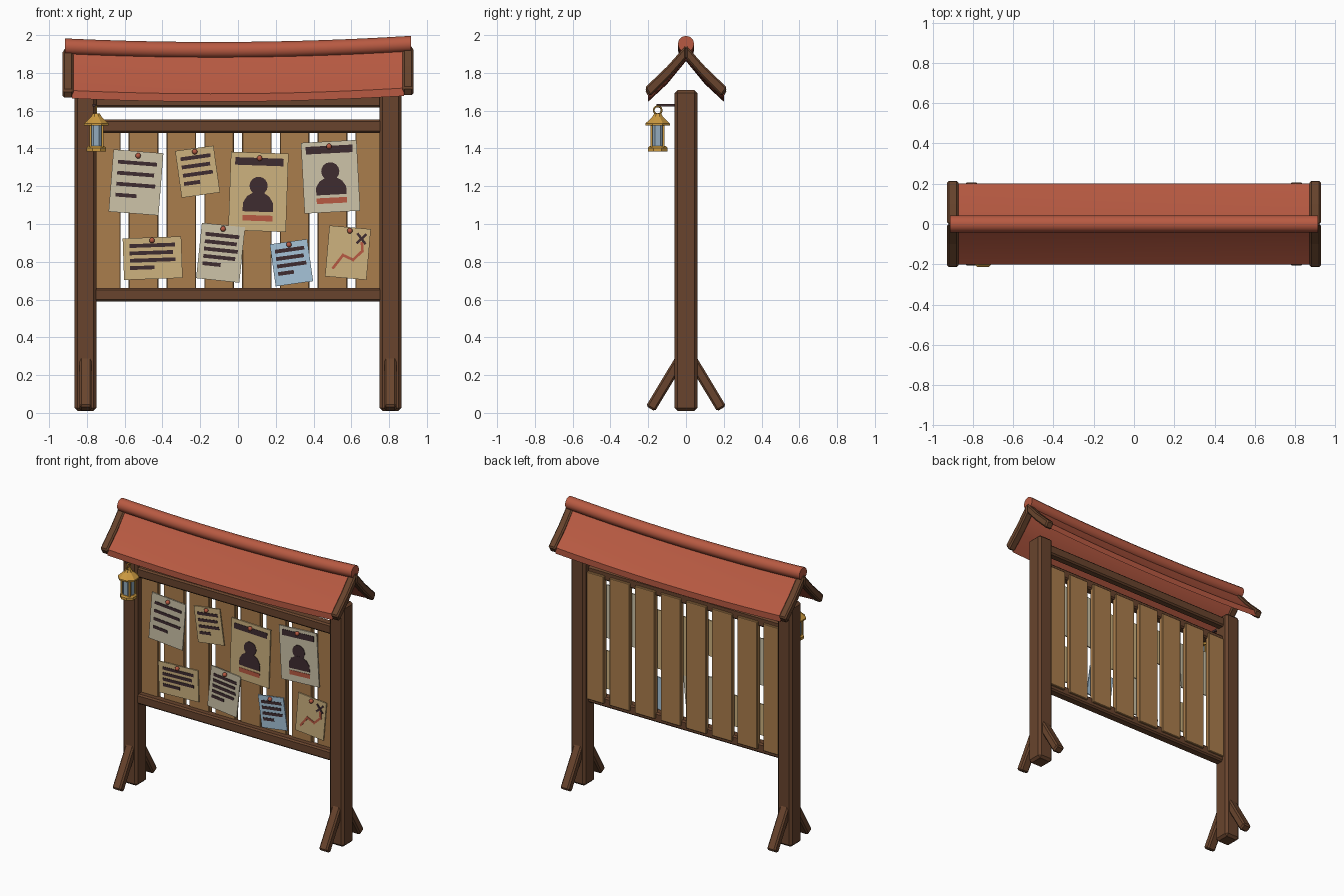
import bpy, bmesh, math
from math import sin, cos, pi, radians
from mathutils import Matrix, Vector

if "Cube" in bpy.data.objects:
    bpy.data.objects.remove(bpy.data.objects["Cube"])


def material(name, hexcode):
    m = bpy.data.materials.new(name)
    rgb = [int(hexcode[i:i + 2], 16) / 255 for i in (0, 2, 4)]
    m.diffuse_color = [((c + 0.055) / 1.055) ** 2.4 if c > 0.04 else c / 12.92 for c in rgb] + [1]
    m.use_nodes = True
    m.node_tree.nodes["Principled BSDF"].inputs["Base Color"].default_value = m.diffuse_color
    return m


WOOD = material("dark wood", "68442D")
PLANK = material("plank wood", "AA7D4C")
RED = material("red roof", "B85A42")
TAN = material("tan paper", "CDB27F")
CREAM = material("cream paper", "CDC3A8")
BLUE = material("blue paper", "A6C4D8")
INK = material("dark ink", "3E2C30")
GOLD = material("brass", "CC9A40")
GLASS = material("lantern glass", "93ABBD")


def finish(name, bm, mat, M=None, bevel=0, smooth=False):
    bmesh.ops.recalc_face_normals(bm, faces=bm.faces)
    if bevel:
        bmesh.ops.bevel(bm, geom=bm.edges[:], offset=bevel, segments=1, affect='EDGES')
    me = bpy.data.meshes.new(name)
    bm.to_mesh(me)
    bm.free()
    ob = bpy.data.objects.new(name, me)
    me.materials.append(mat)
    bpy.context.collection.objects.link(ob)
    if M is not None:
        ob.matrix_world = M
    if smooth:
        bpy.ops.object.select_all(action='DESELECT')
        ob.select_set(True)
        bpy.context.view_layer.objects.active = ob
        bpy.ops.object.shade_smooth_by_angle(angle=radians(40))
    return ob


def loft(name, rings, mat, M=None, smooth=False):
    """Skin a row of closed rings and cap both ends."""
    bm = bmesh.new()
    vs = [[bm.verts.new(p) for p in r] for r in rings]
    n = len(vs[0])
    for a, b in zip(vs, vs[1:]):
        for i in range(n):
            bm.faces.new((a[i], a[(i + 1) % n], b[(i + 1) % n], b[i]))
    bm.faces.new(vs[0])
    bm.faces.new(vs[-1])
    return finish(name, bm, mat, M, smooth=smooth)


def box(name, size, loc, mat, bevel=0, rot=None):
    bm = bmesh.new()
    bmesh.ops.create_cube(bm, size=1)
    bmesh.ops.scale(bm, vec=size, verts=bm.verts)
    M = Matrix.Translation(loc)
    return finish(name, bm, mat, M @ rot if rot else M, bevel)


def plate(name, pts, y0, y1, mat, M):
    return loft(name, [[(x, y, z) for x, z in pts] for y in (y0, y1)], mat, M)


def rect(cx, cz, w, h):
    return [(cx + a * w / 2, cz + b * h / 2) for a, b in ((-1, -1), (1, -1), (1, 1), (-1, 1))]


def turned(name, profile, n, mat, x, y):
    return loft(name, [[(x + r * cos(2 * pi * (i + .5) / n), y + r * sin(2 * pi * (i + .5) / n), z)
                        for i in range(n)] for r, z in profile], mat)


# posts with splayed braces at the feet
for s, side in ((-1, "left"), (1, "right")):
    box(side + "_post", (0.115, 0.12, 1.7), (s * 0.807, 0, 0.86), WOOD, 0.016)
    for t, end in ((-1, "front"), (1, "back")):
        a, b = Vector((s * 0.807, t * 0.188, 0.022)), Vector((s * 0.807, t * 0.03, 0.285))
        d = b - a
        box(f"{side}_{end}_brace", (0.065, 0.055, d.length), (a + b) / 2, WOOD, 0.01,
            Matrix.Rotation(-math.atan2(d.y, d.z), 4, 'X'))

# rails between the posts
box("lower_rail", (1.54, 0.065, 0.07), (0, -0.015, 0.625), WOOD, 0.01)
box("upper_rail", (1.54, 0.065, 0.07), (0, -0.015, 1.518), WOOD, 0.01)
box("top_beam", (1.54, 0.06, 0.07), (0, 0, 1.652), WOOD, 0.01)

# back planks
for i in range(8):
    box(f"plank_{i + 1}", (0.157, 0.035, 0.9), (-0.7 + 0.2 * i, 0.012 + 0.003 * (i % 2), 1.07), PLANK, 0.004)


# sagging roof
def sag(x):
    return 0.0075 * x + 0.03 * x * x


STATIONS = [-1 + i / 6 for i in range(13)]
for t, side in ((-1, "front"), (1, "back")):
    top = [(0, 1.905), (0.1, 1.783), (0.2, 1.69)]
    prof = top + [(y, z - 0.042) for y, z in reversed(top)]
    loft(side + "_roof_panel", [[(0.88 * s, t * y, z + sag(0.88 * s)) for y, z in prof] for s in STATIONS],
         RED, smooth=True)
    # barge boards at the gable ends
    edge = [(0, 1.915), (0.1, 1.803), (0.218, 1.69), (0.19, 1.645), (0.085, 1.748), (0, 1.845)]
    for s, end in ((-1, "left"), (1, "right")):
        ob = loft(f"{end}_{side}_barge_board",
                  [[(s * x, t * y, z + sag(s * 0.9)) for y, z in edge] for x in (0.872, 0.928)], WOOD)
        b = ob.modifiers.new("edge", 'BEVEL')
        b.width, b.segments, b.limit_method = 0.009, 1, 'ANGLE'

# ridge pole
loft("ridge_pole", [[(0.915 * s, 0.043 * cos(2 * pi * i / 12), 1.921 + sag(0.915 * s) + 0.043 * sin(2 * pi * i / 12))
                     for i in range(12)] for s in STATIONS], RED, smooth=True)

# pinned papers: x, z, width, height, tilt, colour, content, text rows
PAPERS = [
    (-0.54, 1.22, 0.265, 0.33, -4.5, CREAM, "text", 4),
    (-0.214, 1.277, 0.205, 0.25, 8, TAN, "text", 4),
    (0.108, 1.17, 0.305, 0.415, -2, TAN, "portrait", 0),
    (0.49, 1.25, 0.295, 0.375, 3, CREAM, "portrait", 0),
    (-0.452, 0.819, 0.31, 0.22, 2, TAN, "text", 4),
    (-0.092, 0.848, 0.23, 0.295, -6, CREAM, "text", 5),
    (0.283, 0.795, 0.2, 0.225, 8, BLUE, "text", 4),
    (0.582, 0.848, 0.22, 0.27, -5, TAN, "map", 0),
]


def stroke(name, a, b, w, mat, M, y=-0.007):
    a, b = Vector(a), Vector(b)
    d = (b - a).normalized() * w / 2
    n = Vector((-d.y, d.x))
    plate(name, [a - d - n, b + d - n, b + d + n, a - d + n], y, 0, mat, M)


for k, (x, z, w, h, tilt, mat, kind, rows) in enumerate(PAPERS, 1):
    M = Matrix.Translation((x, -0.015 if k != 6 else -0.022, z)) @ Matrix.Rotation(-radians(tilt), 4, 'Y')
    plate(f"paper_{k}", rect(0, 0, w, h), -0.004, 0.004, mat, M)
    if kind == "text":
        for r in range(rows):
            lw = w * (0.42 if r == rows - 1 else 0.78 if r % 2 == 0 else 0.74)
            plate(f"paper_{k}_line_{r + 1}", rect(-0.39 * w + lw / 2, h * (0.31 - 0.53 * r / (rows - 1)), lw, 0.02),
                  -0.007, 0, INK, M)
    elif kind == "portrait":
        f = h / 0.415
        plate(f"paper_{k}_header", rect(0, 0.385 * h, 0.84 * w, 0.04), -0.007, 0, INK, M)
        plate(f"paper_{k}_head", [(0.048 * cos(i * pi / 8), 0.032 * f + 0.048 * sin(i * pi / 8)) for i in range(16)],
              -0.007, 0, INK, M)
        half = [(0.08, -0.105), (0.08, -0.06), (0.06, -0.025), (0.025, -0.002)]
        plate(f"paper_{k}_shoulders", [(u, v * f) for u, v in half + [(-u, v) for u, v in reversed(half)]],
              -0.0075, 0, INK, M)
        plate(f"paper_{k}_footer", rect(0, -0.335 * h, 0.16, 0.03), -0.007, 0, RED, M)
    else:
        route = [(-0.07, -0.085), (-0.025, -0.015), (0.03, -0.035), (0.075, 0.015), (0.07, 0.055)]
        for i, (a, b) in enumerate(zip(route, route[1:])):
            stroke(f"map_route_{i + 1}", a, b, 0.014, RED, M, -0.007 - 0.0003 * i)
        for s in (-1, 1):
            stroke("map_cross", (0.065 - s * 0.02, 0.058), (0.065 + s * 0.02, 0.102), 0.013, INK, M, -0.0085 + 0.0004 * s)
    # round pin
    bm = bmesh.new()
    bmesh.ops.create_uvsphere(bm, u_segments=10, v_segments=6, radius=0.015)
    finish(f"pin_{k}", bm, RED, M @ Matrix.Translation((0, -0.014, 0.43 * h)), smooth=True)

# lantern hanging from a bracket on the left post
LX, LY = -0.75, -0.15
box("lantern_bracket", (0.014, 0.11, 0.014), (LX - 0.012, -0.1, 1.628), INK)
turned("lantern_base", [(0.056, 1.385), (0.056, 1.403), (0.046, 1.412)], 8, GOLD, LX, LY)
turned("lantern_glass", [(0.038, 1.41), (0.038, 1.53)], 8, GLASS, LX, LY)
turned("lantern_cap", [(0.07, 1.522), (0.07, 1.532), (0.03, 1.568), (0.02, 1.585)], 8, GOLD, LX, LY)
for i in range(4):
    a = pi / 4 + i * pi / 2
    box(f"lantern_bar_{i + 1}", (0.01, 0.01, 0.12), (LX + 0.045 * cos(a), LY + 0.045 * sin(a), 1.468), GOLD)
bpy.ops.mesh.primitive_torus_add(major_segments=14, minor_segments=6, major_radius=0.021, minor_radius=0.005,
                                 location=(LX, LY, 1.602), rotation=(0, pi / 2, 0))
bpy.context.object.name = "lantern_ring"
bpy.context.object.data.materials.append(GOLD)
